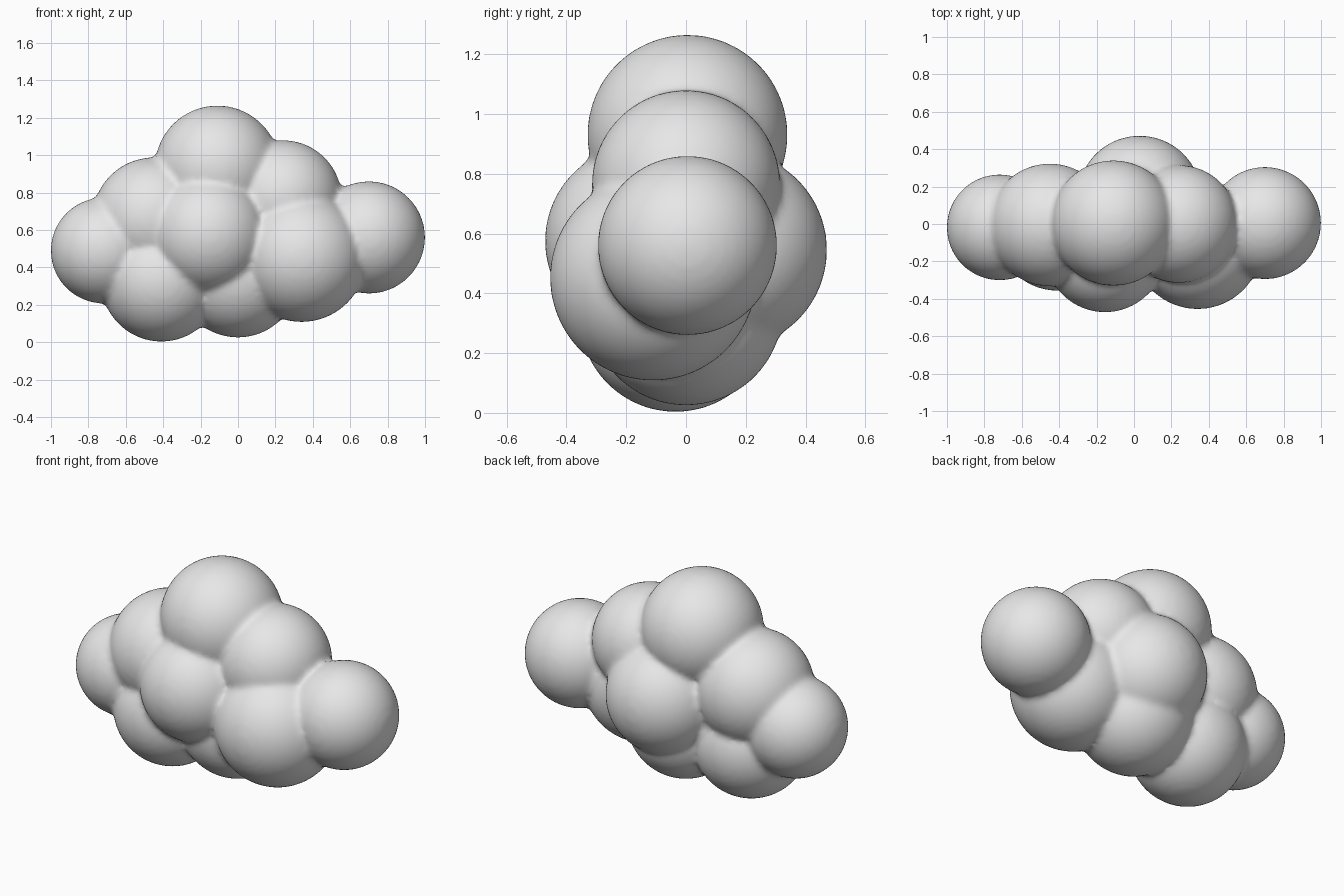
import bpy, bmesh
from mathutils import Matrix

if "Cube" in bpy.data.objects:
    bpy.data.objects.remove(bpy.data.objects["Cube"])

# Puffs of the cloud: x, y, z, radius
puffs = [
    (-0.11, 0.005, 0.93, 0.335),   # crown
    (0.70, 0.005, 0.56, 0.30),     # right end
    (-0.718, -0.018, 0.49, 0.283), # left end
    (0.24, 0.0, 0.765, 0.315),     # upper right
    (-0.45, -0.005, 0.66, 0.328),  # upper left
    (-0.41, -0.035, 0.325, 0.322), # lower left
    (0.0, 0.0, 0.35, 0.325),       # bottom middle
    (0.34, -0.11, 0.453, 0.345),   # lower right
    (-0.155, -0.15, 0.575, 0.322), # front middle
    (0.03, 0.14, 0.545, 0.332),    # back middle
]

bm = bmesh.new()
for x, y, z, r in puffs:
    bmesh.ops.create_icosphere(bm, subdivisions=5, radius=r,
                               matrix=Matrix.Translation((x, y, z)))
mesh = bpy.data.meshes.new("cloud")
bm.to_mesh(mesh)
bm.free()
cloud = bpy.data.objects.new("cloud", mesh)
bpy.context.collection.objects.link(cloud)

# Fuse the puffs into one skin and soften the creases
fuse = cloud.modifiers.new("fuse", 'REMESH')
fuse.mode = 'VOXEL'
fuse.voxel_size = 0.018
fuse.use_smooth_shade = True
soften = cloud.modifiers.new("soften", 'SMOOTH')
soften.factor = 0.5
soften.iterations = 6

# Single pale colour
mat = bpy.data.materials.new("cloud white")
mat.diffuse_color = (0.8, 0.8, 0.8, 1)
mat.use_nodes = True
mat.node_tree.nodes["Principled BSDF"].inputs["Base Color"].default_value = mat.diffuse_color
mesh.materials.append(mat)

bpy.context.view_layer.objects.active = cloud
cloud.select_set(True)
for name in ("fuse", "soften"):
    bpy.ops.object.modifier_apply(modifier=name)
bpy.ops.object.shade_smooth()
